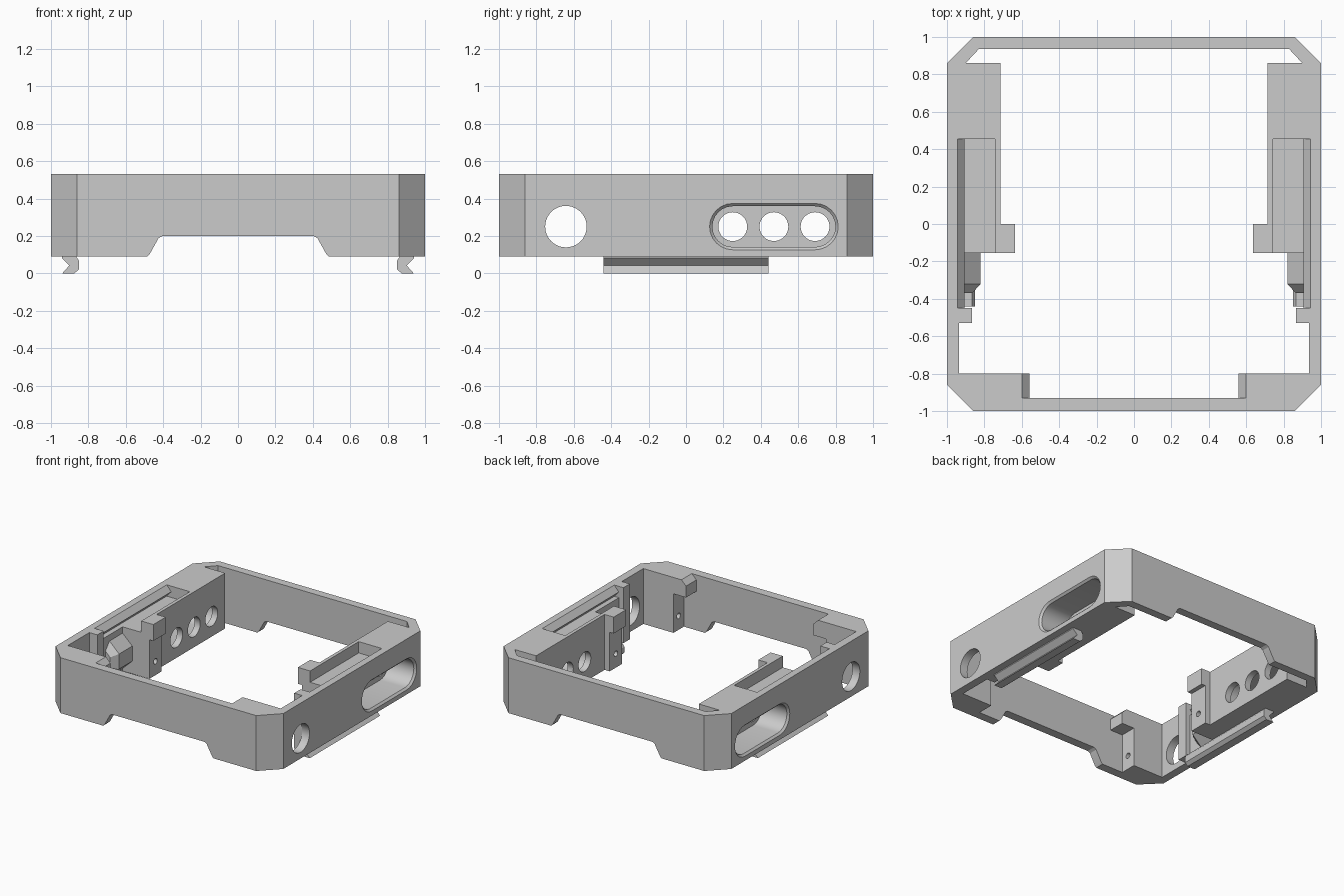
import bpy, bmesh, math

if "Cube" in bpy.data.objects:
    bpy.data.objects.remove(bpy.data.objects["Cube"])

SIDES = (("left", -1), ("right", 1))


def loft(name, rings):
    """Solid through a list of point rings with equal counts."""
    bm = bmesh.new()
    loops = [[bm.verts.new(p) for p in ring] for ring in rings]
    n = len(loops[0])
    for a, b in zip(loops, loops[1:]):
        for i in range(n):
            j = (i + 1) % n
            bm.faces.new((a[i], a[j], b[j], b[i]))
    bm.faces.new(loops[0][::-1])
    bm.faces.new(loops[-1])
    bmesh.ops.recalc_face_normals(bm, faces=bm.faces)
    me = bpy.data.meshes.new(name)
    bm.to_mesh(me)
    bm.free()
    ob = bpy.data.objects.new(name, me)
    bpy.context.collection.objects.link(ob)
    return ob


def prism_z(name, pts, z0, z1):
    return loft(name, [[(x, y, z) for x, y in pts] for z in (z0, z1)])


def prism_y(name, pts, y0, y1, s=1):
    return loft(name, [[(s * x, y, z) for x, z in pts] for y in (y0, y1)])


def stadium(x, y0, y1, z, r, n=12):
    """Rounded slot outline in the yz plane; y0 = y1 gives a circle."""
    arc = [(-math.pi / 2 + math.pi * i / n) for i in range(n + 1)]
    right = [(x, y1 + r * math.cos(a), z + r * math.sin(a)) for a in arc]
    left = [(x, y0 - r * math.cos(a), z - r * math.sin(a)) for a in arc]
    if y0 == y1:
        right, left = right[:-1], left[:-1]
    return right + left


def round_cut(y, z, r, x0, x1):
    return loft("hole_cutter", [stadium(x, y, y, z, r, 20) for x in (x0, x1)])


def cut(target, cutter):
    cutter.hide_render = True
    mod = target.modifiers.new("cut", 'BOOLEAN')
    mod.operation = 'DIFFERENCE'
    mod.solver = 'EXACT'
    mod.object = cutter
    bpy.context.view_layer.objects.active = target
    bpy.ops.object.modifier_apply(modifier=mod.name)
    bpy.data.objects.remove(cutter, do_unlink=True)


# Outer frame with chamfered corners
c = 0.86
frame = prism_z("frame", [(-c, -1), (c, -1), (1, -c), (1, c),
                          (c, 1), (-c, 1), (-1, c), (-1, -c)], 0.09, 0.53)

# Central opening that leaves walls, side blocks, corner blocks and posts
half = [(.67, -.93), (.67, -.8), (.935, -.8), (.935, -.53), (.865, -.53),
        (.865, -.45), (.905, -.45), (.905, -.155), (.67, -.155), (.67, 0),
        (.715, 0), (.715, .86), (.90, .86), (.83, .935)]
opening = half + [(-x, y) for x, y in reversed(half)]
cut(frame, prism_z("opening_cutter", opening, 0, 0.7))

# Relief under the front and back walls
relief = [(.49, .05), (.485, .09), (.472, .103), (.425, .188), (.405, .20)]
relief += [(-x, z) for x, z in reversed(relief)]
cut(frame, prism_y("relief_cutter", relief, -1.2, 1.2))

for side, s in SIDES:
    # Dovetail groove in the top of each side
    cut(frame, prism_y("groove_cutter", [(.945, .6), (.945, .53), (.905, .485),
        (.945, .44), (.742, .44), (.742, .6)], -.45, .455, s))
    # Deep rounded slot with a chamfered mouth
    cut(frame, loft("slot_cutter", [stadium(s * x, .25, .69, .25, r) for x, r in
        ((1.02, .124), (1.0, .124), (.985, .109), (.765, .109))]))
    # Screw holes in the posts
    for y in (-.078, -.865):
        cut(frame, round_cut(y, .2, .022, s * .6, s * .8))

# Large side hole and three small holes, straight through both sides
cut(frame, round_cut(-.642, .25, .111, -1.2, 1.2))
for y in (.25, .47, .69):
    cut(frame, round_cut(y, .25, .077, -.9, .9))

for side, s in SIDES:
    # Hooked rail underneath
    prism_y(side + "_rail", [(.94, 0), (.875, 0), (.85, .022), (.85, .068),
            (.865, .09), (.942, .09), (.942, .082), (.902, .042)], -.442, .44, s)
    # Overhanging tab on the side post
    prism_y(side + "_side_tab", [(.67, .53), (.635, .53), (.635, .40), (.67, .40)],
            -.155, 0, s)
    # Chamfered tab on the front corner post
    prism_y(side + "_front_tab", [(.67, .53), (.60, .53), (.56, .49), (.56, .40),
            (.67, .40)], -.93, -.8, s)
    # Latch nose in front of the side block
    body = [(.905, .11), (.82, .19), (.82, .31), (.905, .39)]
    tip = [(.905, .17), (.865, .21), (.865, .29), (.905, .33)]
    loft(side + "_latch_nose", [[(s * x, y, z) for x, z in ring] for ring, y in
         ((body, -.155), (body, -.32), (tip, -.37))])

# Smooth hole walls, keep hard edges
bpy.ops.object.select_all(action='DESELECT')
frame.select_set(True)
bpy.context.view_layer.objects.active = frame
bpy.ops.object.shade_smooth_by_angle(angle=math.radians(25))
